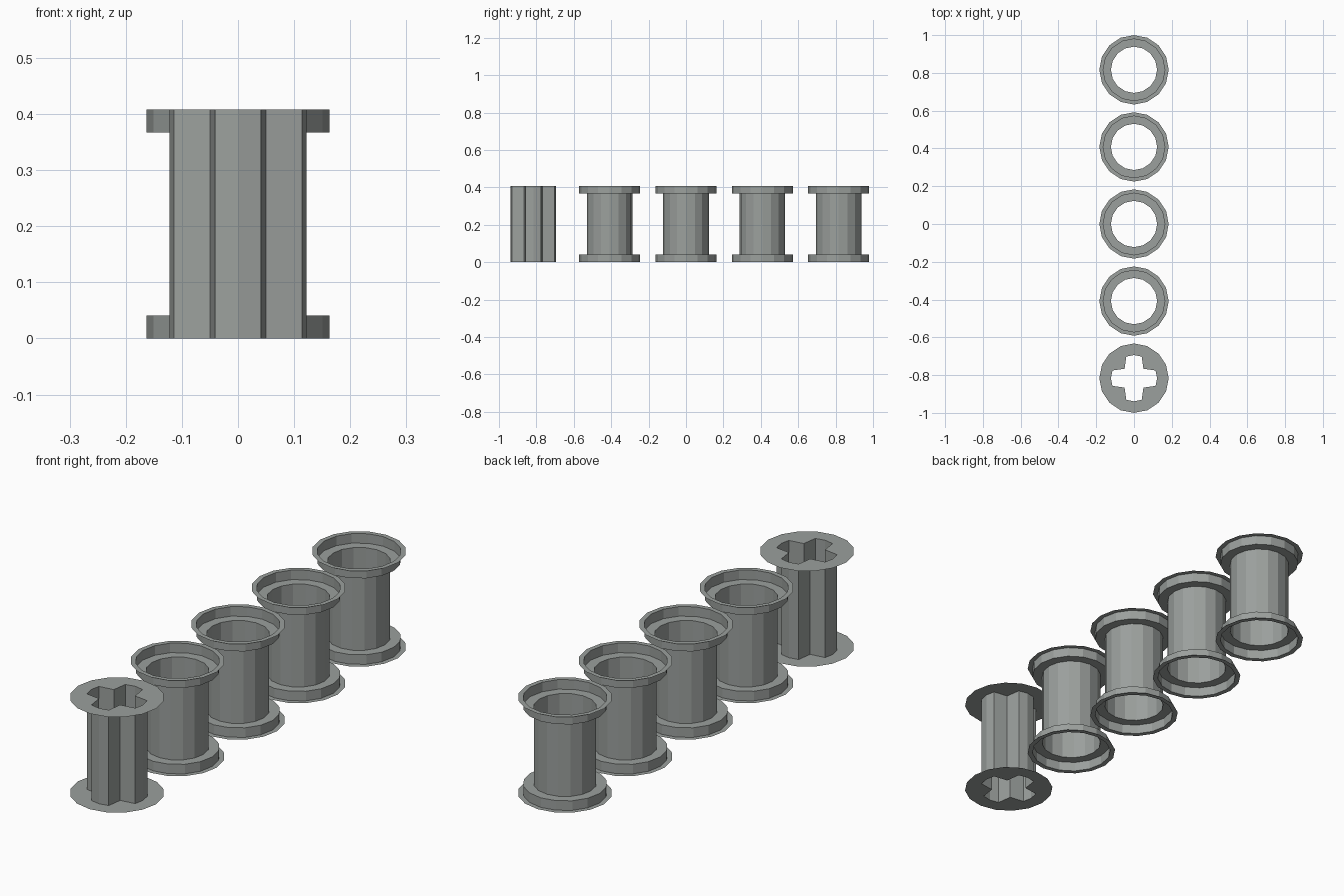
import bpy, bmesh
from math import cos, sin, tau

cube = bpy.data.objects.get("Cube")
if cube:
    bpy.data.objects.remove(cube, do_unlink=True)

U = 2 / 98            # base unit of the part
HEIGHT, LIP = 20 * U, 2 * U
SIDES = 16

grey = bpy.data.materials.new("light grey")
grey.use_nodes = True
colour = (0.328, 0.350, 0.337, 1)
grey.diffuse_color = colour
grey.node_tree.nodes["Principled BSDF"].inputs["Base Color"].default_value = colour


def circle(radius):
    return [(radius * U * cos(tau * i / SIDES), radius * U * sin(tau * i / SIDES))
            for i in range(SIDES)]


def cross():
    # One quarter of the cross outline, turned four times
    quarter = [(6, 0), (5.6, 2), (2.45, 2.45), (2, 5.6)]
    points = []
    for _ in range(4):
        points += [(x * U, y * U) for x, y in quarter]
        quarter = [(-y, x) for x, y in quarter]
    return points


def loft(name, rings, y):
    """Join successive (outline, height) rings of equal count into a thin shell."""
    bm = bmesh.new()
    loops = [[bm.verts.new((px, py, z)) for px, py in outline] for outline, z in rings]
    for a, b in zip(loops, loops[1:]):
        for i in range(SIDES):
            j = (i + 1) % SIDES
            bm.faces.new((a[i], a[j], b[j], b[i]))
    mesh = bpy.data.meshes.new(name)
    bm.to_mesh(mesh)
    bm.free()
    mesh.materials.append(grey)
    obj = bpy.data.objects.new(name, mesh)
    obj.location.y = y
    bpy.context.collection.objects.link(obj)


# Front section with a cross-shaped hole and flat end rings
loft("cross_hole_section",
     [(circle(9), 0), (cross(), 0), (cross(), HEIGHT), (circle(9), HEIGHT)], -40 * U)

# Four round-hole sections with recessed rims at both ends
for n in range(4):
    lower = [(circle(9), 0), (circle(8), 0), (circle(8), LIP), (circle(6), LIP)]
    upper = [(outline, HEIGHT - z) for outline, z in reversed(lower)]
    loft(f"round_hole_section_{n + 1}", lower + upper, (n - 1) * 20 * U)
